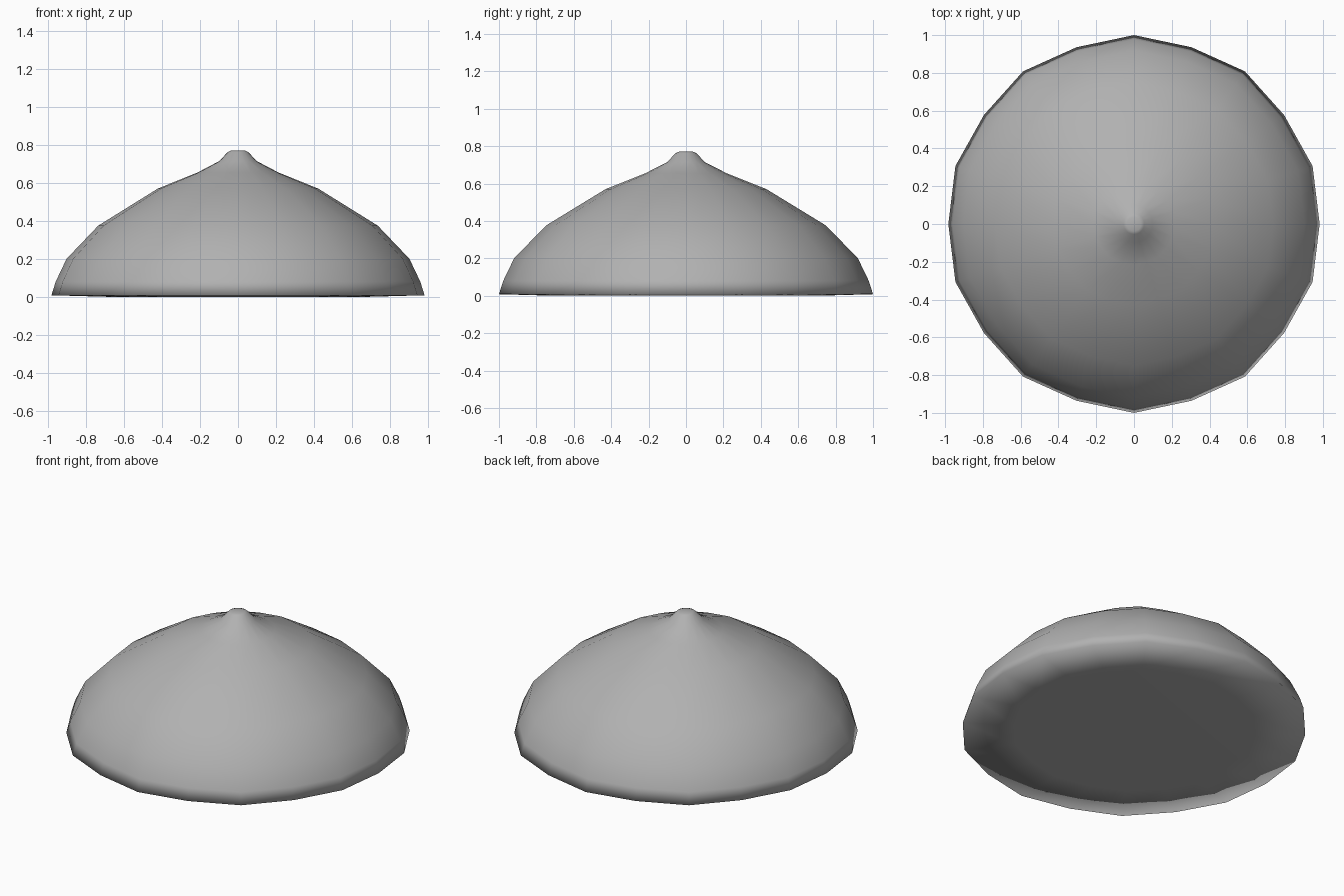
import bpy, bmesh, math

if "Cube" in bpy.data.objects:
    bpy.data.objects.remove(bpy.data.objects["Cube"])

SIDES = 20
# (radius, height) from the underside, around the rim, up to the nub
PROFILE = [(0.70, 0.0), (1.0, 0.008), (0.977, 0.08), (0.919, 0.20),
           (0.749, 0.375), (0.43, 0.57), (0.217, 0.655), (0.10, 0.715),
           (0.055, 0.763), (0.038, 0.77)]
# slightly uneven plan radius for one quarter, mirrored to the others
QUARTER = [0.983, 0.994, 0.982, 0.999, 0.984, 1.0]


def plan_radius(i):
    k = i % 10
    return QUARTER[k if k <= 5 else 10 - k]


def lathe(name, profile, sides):
    bm = bmesh.new()
    rings = []
    for r, z in profile:
        ring = []
        for i in range(sides):
            a, rr = 2 * math.pi * i / sides, r * plan_radius(i)
            ring.append(bm.verts.new((rr * math.cos(a), rr * math.sin(a), z)))
        rings.append(ring)
    for a, b in zip(rings, rings[1:]):
        for i in range(sides):
            j = (i + 1) % sides
            bm.faces.new((a[i], a[j], b[j], b[i]))
    # flat underside and tip
    bm.faces.new(list(reversed(rings[0])))
    bm.faces.new(rings[-1])
    bmesh.ops.recalc_face_normals(bm, faces=bm.faces)
    for f in bm.faces:
        f.smooth = True
    mesh = bpy.data.meshes.new(name)
    bm.to_mesh(mesh)
    bm.free()
    obj = bpy.data.objects.new(name, mesh)
    bpy.context.collection.objects.link(obj)
    return obj


# pointed dome with a closed, flat base, in mid grey
dome = lathe("pointed_dome", PROFILE, SIDES)
grey = bpy.data.materials.new("mid_grey")
grey.diffuse_color = (0.44, 0.44, 0.44, 1)
grey.use_nodes = True
grey.node_tree.nodes["Principled BSDF"].inputs["Base Color"].default_value = grey.diffuse_color
dome.data.materials.append(grey)
